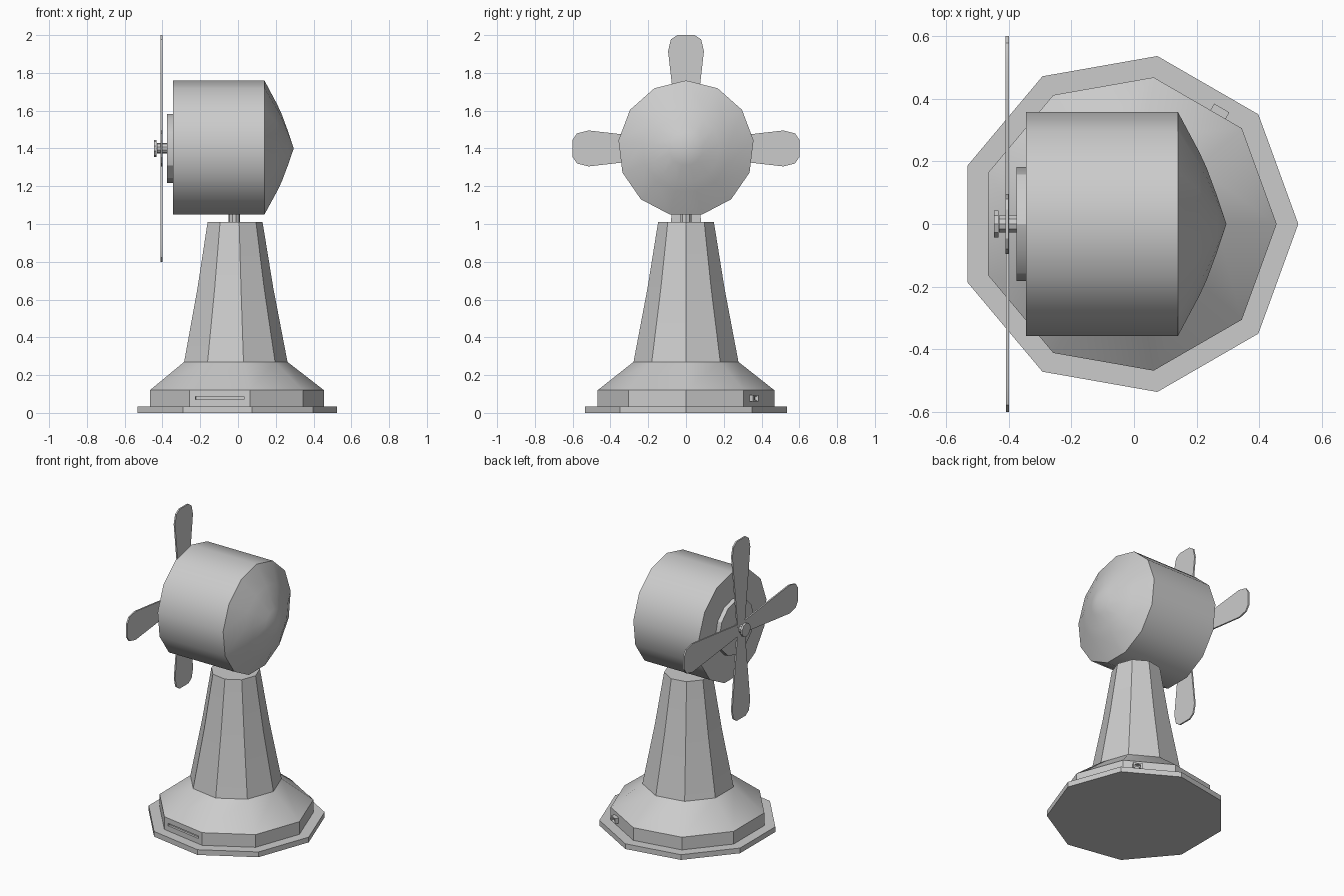
import bpy, bmesh
from math import sin, cos, radians, tau
from mathutils import Matrix, Vector

if "Cube" in bpy.data.objects:
    bpy.data.objects.remove(bpy.data.objects["Cube"])

CX, HEAD_Z = -0.02, 1.40


def finish(name, bm):
    bmesh.ops.remove_doubles(bm, verts=bm.verts, dist=1e-5)
    bmesh.ops.recalc_face_normals(bm, faces=bm.faces)
    me = bpy.data.meshes.new(name)
    bm.to_mesh(me)
    bm.free()
    ob = bpy.data.objects.new(name, me)
    bpy.context.collection.objects.link(ob)
    bpy.ops.object.select_all(action='DESELECT')
    ob.select_set(True)
    bpy.context.view_layer.objects.active = ob
    bpy.ops.object.shade_smooth_by_angle(angle=radians(30))
    return ob


def lathe(name, profile, sides, along_x=False):
    """Revolve (radius, height) points about z, or about the head's x axis."""
    bm = bmesh.new()
    rings = []
    for r, h in profile:
        if r == 0:
            v = bm.verts.new((h, 0, HEAD_Z) if along_x else (CX, 0, h))
            rings.append([v] * sides)
            continue
        ring = []
        for i in range(sides):
            a = tau * i / sides
            c, s = r * cos(a), r * sin(a)
            ring.append(bm.verts.new((h, s, HEAD_Z + c) if along_x else (CX + c, s, h)))
        rings.append(ring)
    for lo, hi in zip(rings, rings[1:]):
        for i in range(sides):
            j = (i + 1) % sides
            bm.faces.new(list(dict.fromkeys((lo[i], lo[j], hi[j], hi[i]))))
    return finish(name, bm)


def facet_box(name, angle, dist, size, z):
    """Box lying on a base facet: size is (depth, width, height)."""
    bm = bmesh.new()
    m = (Matrix.Translation((CX, 0, z)) @ Matrix.Rotation(radians(angle), 4, 'Z')
         @ Matrix.Translation(dist) @ Matrix.Diagonal((*size, 1)))
    bmesh.ops.create_cube(bm, size=1, matrix=m)
    return finish(name, bm)


def cut(target, cutter):
    mod = target.modifiers.new("cut", 'BOOLEAN')
    mod.operation = 'DIFFERENCE'
    mod.solver = 'EXACT'
    mod.object = cutter
    cutter.hide_render = True
    cutter.hide_set(True)


# nine-sided foot plate and flared pedestal
base = lathe("pedestal", [(0, 0), (0.544, 0), (0.544, 0.035), (0.475, 0.035),
                          (0.475, 0.12), (0.282, 0.27), (0.207, 0.66),
                          (0.15, 1.01), (0, 1.01)], 9)

# slot in the front facet
apothem = 0.475 * cos(radians(20))
cut(base, facet_box("slot_cutter", 260, Vector((apothem, 0, 0)), (0.03, 0.26, 0.016), 0.078))

# small socket on the rear right facet
off = Vector((apothem + 0.008, -0.075, 0))
socket = facet_box("socket", 60, off, (0.032, 0.056, 0.036), 0.078)
cut(socket, facet_box("socket_cutter", 60, off + Vector((0.015, 0, 0)), (0.03, 0.034, 0.018), 0.078))

# support post
lathe("post", [(0, 1.0), (0.03, 1.0), (0.03, 1.08), (0, 1.08)], 10)

# thirteen-sided head with domed end
lathe("head", [(0, -0.345), (0.36, -0.345), (0.36, 0.14), (0.232, 0.208),
               (0.18, 0.232), (0.09, 0.265), (0, 0.295)], 13, True)

# hub plate, axle and end cap
lathe("hub_plate", [(0, -0.375), (0.182, -0.375), (0.182, -0.34), (0, -0.34)], 12, True)
lathe("axle", [(0, -0.43), (0.028, -0.43), (0.028, -0.37), (0, -0.37)], 10, True)
lathe("axle_cap", [(0, -0.446), (0.045, -0.446), (0.045, -0.432), (0, -0.432)], 10, True)

# four flat propeller blades
half = [(0.035, 0.0), (0.075, 0.34), (0.095, 0.515), (0.08, 0.577), (0.046, 0.60)]
outline = half + [(-w, r) for w, r in reversed(half)]
for k in range(4):
    bm = bmesh.new()
    a = tau * k / 4
    x = -0.41 + 0.0005 * k
    pts = [(x, w * cos(a) + r * sin(a), HEAD_Z + r * cos(a) - w * sin(a)) for w, r in outline]
    face = bm.faces.new([bm.verts.new(p) for p in pts])
    ext = bmesh.ops.extrude_face_region(bm, geom=[face])
    bmesh.ops.translate(bm, vec=(0.01, 0, 0),
                        verts=[g for g in ext["geom"] if isinstance(g, bmesh.types.BMVert)])
    finish(f"blade_{k + 1}", bm)
